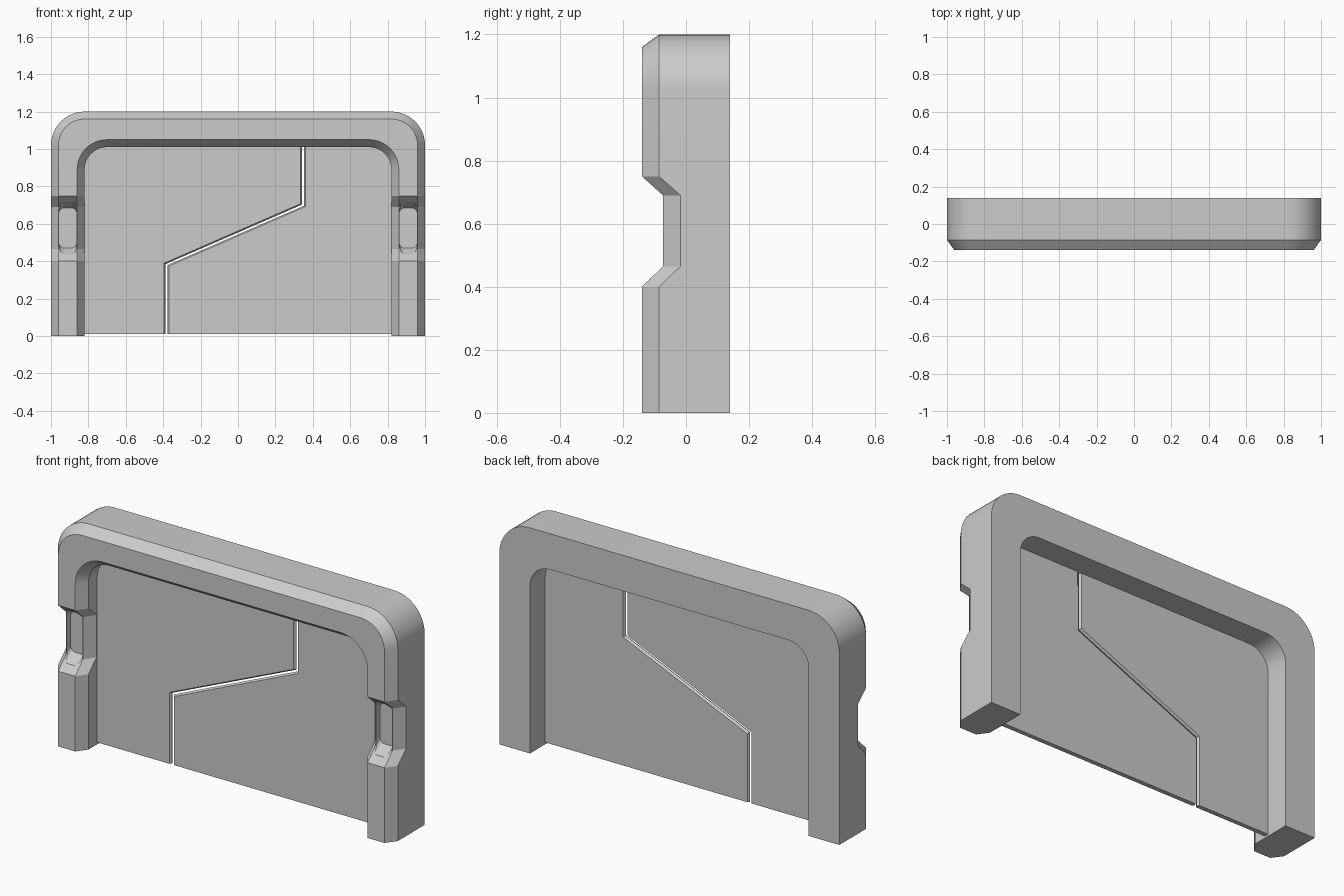
import bpy, bmesh
from math import sin, cos, pi, radians

if "Cube" in bpy.data.objects:
    bpy.data.objects.remove(bpy.data.objects["Cube"])


def loft(name, rings):
    """Join equal-length closed rings into a capped solid."""
    bm = bmesh.new()
    vs = [[bm.verts.new(p) for p in ring] for ring in rings]
    n = len(vs[0])
    for a, b in zip(vs, vs[1:]):
        for i in range(n):
            j = (i + 1) % n
            bm.faces.new((a[i], a[j], b[j], b[i]))
    bm.faces.new(vs[0])
    bm.faces.new(vs[-1])
    bmesh.ops.recalc_face_normals(bm, faces=bm.faces)
    me = bpy.data.meshes.new(name)
    bm.to_mesh(me)
    bm.free()
    ob = bpy.data.objects.new(name, me)
    bpy.context.collection.objects.link(ob)
    return ob


# Door frame: chamfered section (inset from outer edge, y) swept up, over and down
SECTION = [(.18, .14), (.18, -.085), (.14, -.14), (.04, -.14), (0, -.085), (0, .14)]


def leg_ring(z, shift):
    return [(1 - d, y + (shift if y < 0 else 0), z) for d, y in SECTION]


def arc_ring(a):
    ring = []
    for d, y in SECTION:
        cx, cz, r = (.82, 1.02, .18 - d) if d < .1 else (.70, .89, .30 - d)
        ring.append((cx + r * cos(a), y, cz + r * sin(a)))
    return ring


right = [leg_ring(z, s) for z, s in ((0, 0), (.4, 0), (.465, .067), (.69, .067), (.75, 0))]
right += [arc_ring(i / 12 * pi / 2) for i in range(13)]
left = [[(-x, y, z) for x, y, z in ring] for ring in reversed(right)]
frame = loft("door_frame", right + left)

bpy.context.view_layer.objects.active = frame
frame.select_set(True)
bpy.ops.object.shade_smooth_by_angle(angle=radians(25))


# Shallow rounded pockets in the leg notches
def pocket_ring(cx, y, z0, z1, r=.028, half=.047):
    ring = []
    for q, (sx, z) in enumerate(((1, z1 - r), (-1, z1 - r), (-1, z0 + r), (1, z0 + r))):
        for i in range(6):
            a = (q + i / 5) * pi / 2
            ring.append((cx + sx * (half - r) + r * cos(a), y, z + r * sin(a)))
    return ring


for side, x in (("left", -.91), ("right", .91)):
    cutter = loft(side + "_pocket_cutter", [pocket_ring(x, -.2, .435, .72),
                                            pocket_ring(x, -.10, .435, .72),
                                            pocket_ring(x, -.04, .47, .685)])
    cutter.hide_render = True
    cutter.hide_viewport = True
    cutter.display_type = 'WIRE'
    mod = frame.modifiers.new(side + "_pocket", 'BOOLEAN')
    mod.operation = 'DIFFERENCE'
    mod.solver = 'EXACT'
    mod.object = cutter

# Two interlocking door leaves with bevelled edges along the stepped split
SPLIT = [(-.382, .01), (-.382, .382), (.348, .70), (.348, 1.015)]
for name, s in (("left_door", -1), ("right_door", 1)):
    rings = []
    for y, gap in ((-.012, .013), (0, .005), (.012, .013)):
        pts = [(x + s * gap, z - s * gap * .6 if 0 < i < 3 else z)
               for i, (x, z) in enumerate(SPLIT)]
        pts += [(s * .825, 1.015), (s * .825, .01)]
        rings.append([(x, y, z) for x, z in pts])
    loft(name, rings)
